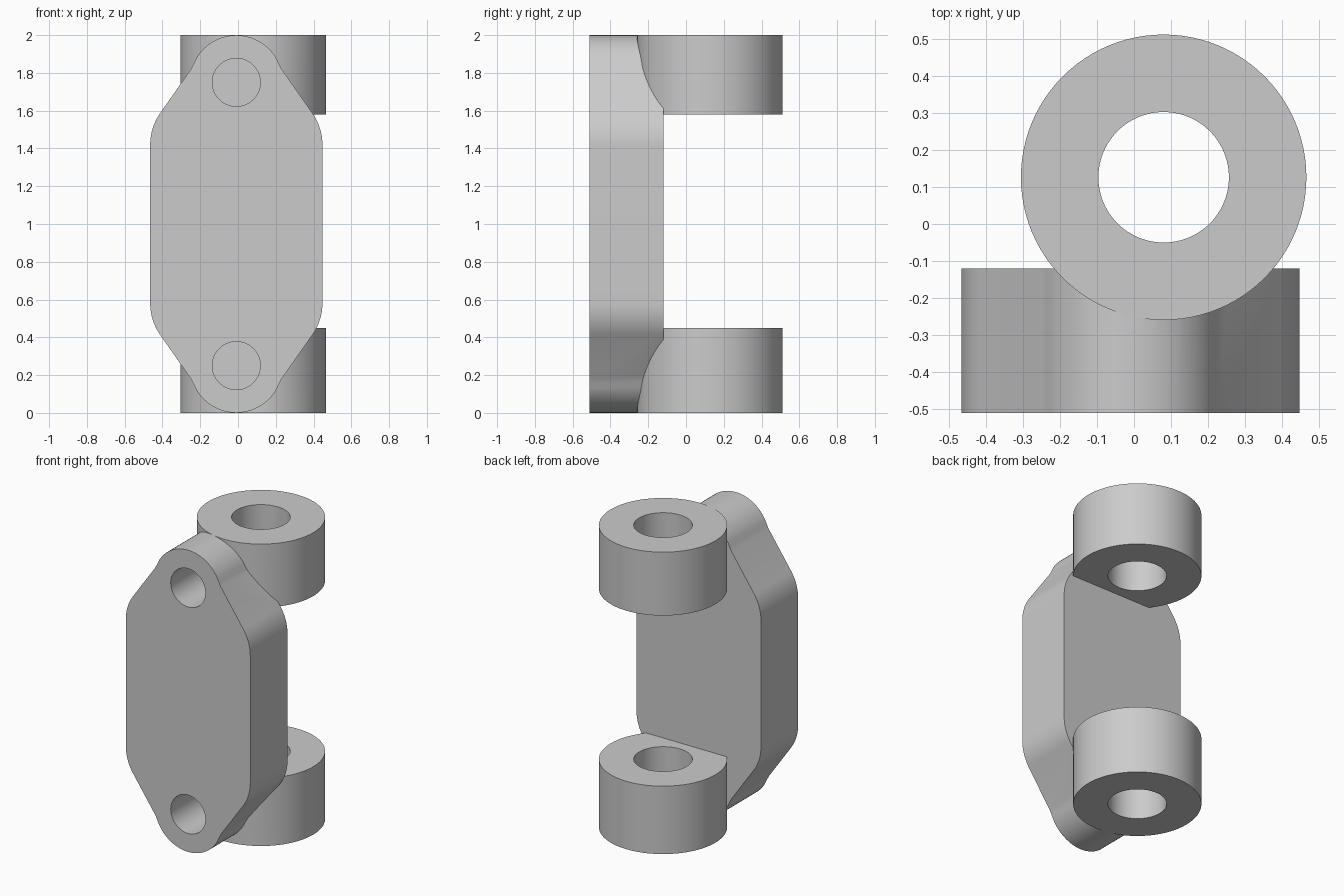
import bpy, bmesh
from math import sin, cos, radians, pi
from mathutils import Matrix, Vector

cube = bpy.data.objects.get("Cube")
if cube:
    bpy.data.objects.remove(cube, do_unlink=True)

grey = bpy.data.materials.new("plain grey")
grey.use_nodes = True
grey.diffuse_color = (0.6, 0.6, 0.6, 1)
grey.node_tree.nodes["Principled BSDF"].inputs["Base Color"].default_value = (0.6, 0.6, 0.6, 1)

PLATE_X = -0.009
FRONT, BACK = -0.51, -0.12
HOLE_Z = (0.25, 1.75)


def add_object(name, bm):
    bmesh.ops.recalc_face_normals(bm, faces=bm.faces)
    mesh = bpy.data.meshes.new(name)
    bm.to_mesh(mesh)
    bm.free()
    mesh.materials.append(grey)
    obj = bpy.data.objects.new(name, mesh)
    bpy.context.collection.objects.link(obj)
    return obj


def cylinder(name, radius, start, end):
    """Capped cylinder between two points."""
    start, end = Vector(start), Vector(end)
    axis = end - start
    turn = axis.to_track_quat('Z', 'Y').to_matrix().to_4x4()
    bm = bmesh.new()
    bmesh.ops.create_cone(bm, cap_ends=True, segments=96, radius1=radius, radius2=radius,
                          depth=axis.length, matrix=Matrix.Translation((start + end) / 2) @ turn)
    return add_object(name, bm)


def combine(target, tool, operation):
    """Apply a boolean and discard the tool."""
    tool.hide_render = True
    mod = target.modifiers.new("combine", 'BOOLEAN')
    mod.operation, mod.solver, mod.object = operation, 'EXACT', tool
    bpy.context.view_layer.objects.active = target
    bpy.ops.object.modifier_apply(modifier=mod.name)
    bpy.data.objects.remove(tool, do_unlink=True)


def arc(cx, cz, radius, first, last, steps):
    angles = [radians(first + (last - first) * i / steps) for i in range(steps + 1)]
    return [(cx + radius * cos(a), cz + radius * sin(a)) for a in angles]


# Plate outline: one quarter, mirrored sideways and then upside down
quarter = arc(0.166, 1.42, 0.29, 0, 35, 10)
quarter += [(0.24, 1.82), (0.227, 1.845)]
quarter += arc(0, 1.755, 0.2445, 29, 90, 16)
upper = quarter + [(-x, z) for x, z in reversed(quarter[:-1])]
outline = upper + [(-x, 2 - z) for x, z in upper]

bm = bmesh.new()
face = bm.faces.new([bm.verts.new((PLATE_X + x, FRONT, z)) for x, z in outline])
extruded = bmesh.ops.extrude_face_region(bm, geom=[face], use_keep_orig=True)
bmesh.ops.translate(bm, vec=(0, BACK - FRONT, 0),
                    verts=[v for v in extruded["geom"] if isinstance(v, bmesh.types.BMVert)])
bracket = add_object("bracket_with_rings", bm)

# Bored rings at the bottom and top
RX, RY = 0.08, 0.126
for low, high in ((0, 0.45), (1.58, 2.0)):
    ring = cylinder("ring", 0.385, (RX, RY, low), (RX, RY, high))
    bore = cylinder("bore_cutter", 0.176, (RX, RY, low - 0.1), (RX, RY, high + 0.1))
    combine(ring, bore, 'DIFFERENCE')
    combine(bracket, ring, 'UNION')

# Blind bolt holes in the front of the plate
for z in HOLE_Z:
    cutter = cylinder("hole_cutter", 0.127, (PLATE_X, FRONT - 0.1, z), (PLATE_X, BACK - 0.01, z))
    combine(bracket, cutter, 'DIFFERENCE')

# Smooth curves, sharp edges
bpy.ops.object.select_all(action='DESELECT')
bracket.select_set(True)
bpy.context.view_layer.objects.active = bracket
bpy.ops.object.shade_smooth_by_angle(angle=radians(25))
